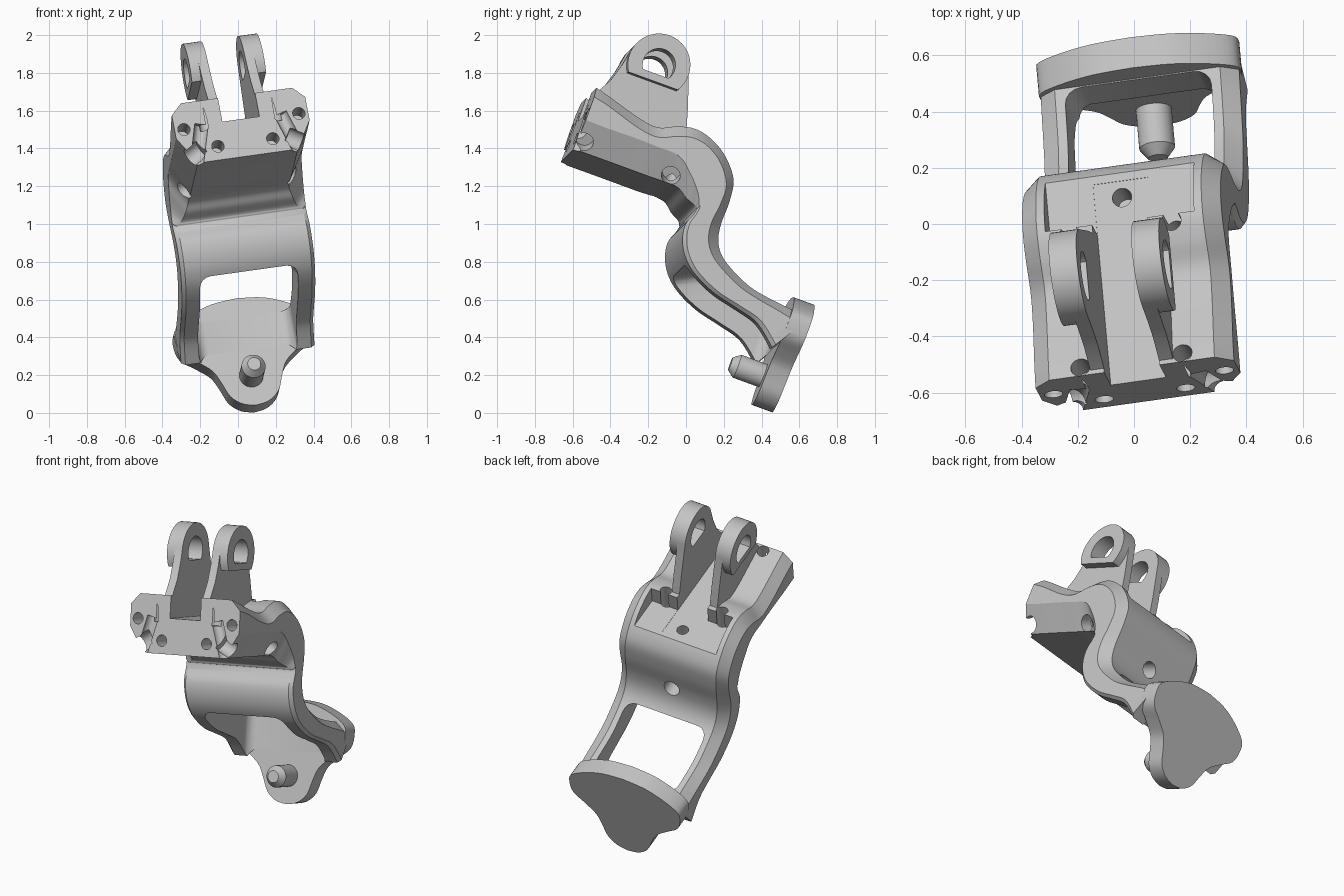
import bpy, bmesh, math
from mathutils import Vector, Matrix

if "Cube" in bpy.data.objects:
    bpy.data.objects.remove(bpy.data.objects["Cube"])

grey = bpy.data.materials.new("light grey")
grey.use_nodes = True
COLOR = (0.55, 0.55, 0.55, 1)
grey.diffuse_color = COLOR
grey.node_tree.nodes["Principled BSDF"].inputs["Base Color"].default_value = COLOR

# Local frame: X is the width, A runs along the part's slope, B is normal to it
X, Y, Z = Vector((1, 0, 0)), Vector((0, 1, 0)), Vector((0, 0, 1))
A, B = Vector((0, .94, -.342)), Vector((0, .342, .94))
TILT = Matrix(((.981, -.14, -.14, .155), (.137, 1, 0, 0), (.137, 0, 1, 0), (0, 0, 0, 1)))


def spline(rows, steps=5):
    """Catmull-Rom through rows of numbers."""
    rows = [Vector(r) for r in rows]
    out = []
    for i in range(len(rows) - 1):
        p, q, r, s = rows[max(i - 1, 0)], rows[i], rows[i + 1], rows[min(i + 2, len(rows) - 1)]
        for k in range(steps):
            t = k / steps
            out.append(.5 * (2 * q + (r - p) * t + (2 * p - 5 * q + 4 * r - s) * t * t
                             + (3 * q - p - 3 * r + s) * t ** 3))
    return out + [rows[-1]]


def finish(name, bm):
    bmesh.ops.recalc_face_normals(bm, faces=bm.faces)
    me = bpy.data.meshes.new(name)
    bm.to_mesh(me)
    bm.free()
    ob = bpy.data.objects.new(name, me)
    bpy.context.collection.objects.link(ob)
    return ob


def loft(name, rings):
    bm = bmesh.new()
    loops = [[bm.verts.new(p) for p in ring] for ring in rings]
    n = len(loops[0])
    for r, s in zip(loops, loops[1:]):
        for i in range(n):
            bm.faces.new((r[i], r[(i + 1) % n], s[(i + 1) % n], s[i]))
    bm.faces.new(loops[0])
    bm.faces.new(loops[-1])
    return finish(name, bm)


def prism(name, pts, e1, e2, e3, lo, hi, bevel=0):
    ob = loft(name, [[e1 * p[0] + e2 * p[1] + e3 * h for p in pts] for h in (lo, hi)])
    if bevel:
        bm = bmesh.new()
        bm.from_mesh(ob.data)
        bmesh.ops.bevel(bm, geom=list(bm.edges), offset=bevel, segments=4,
                        profile=.5, affect='EDGES', clamp_overlap=True)
        bm.to_mesh(ob.data)
        bm.free()
    return ob


def rod(name, start, end, radii):
    """Turned rod; radii is a list of (fraction, radius)."""
    start, end = Vector(start), Vector(end)
    d = end - start
    e1 = d.orthogonal().normalized()
    e2 = d.normalized().cross(e1)
    angles = [math.tau * i / 28 for i in range(28)]
    return loft(name, [[start + d * f + (e1 * math.cos(t) + e2 * math.sin(t)) * r for t in angles]
                       for f, r in radii])


def boolean(target, tool, op):
    mod = target.modifiers.new("cut", 'BOOLEAN')
    mod.operation, mod.object, mod.solver = op, tool, 'EXACT'
    dg = bpy.context.evaluated_depsgraph_get()
    me = bpy.data.meshes.new_from_object(target.evaluated_get(dg))
    target.modifiers.clear()
    target.data = me
    bpy.data.objects.remove(tool)


def drill(p, d, r, depth):
    p, d = Vector(p), Vector(d).normalized()
    boolean(body, rod("drill", p - d * depth, p + d * .12, [(0, r), (1, r)]), 'DIFFERENCE')


# S-shaped body: back y z, front y z, front half width, front side chamfer
stations = [
    (-.515, 1.68, -.63, 1.36, .27, .15), (-.45, 1.635, -.5, 1.313, .27, .15),
    (-.29, 1.52, -.36, 1.262, .27, .15), (-.19, 1.47, -.23, 1.214, .27, .15),
    (-.09, 1.475, -.09, 1.163, .27, .15), (0, 1.465, -.04, 1.1, .29, .12),
    (.08, 1.42, 0, 1.06, .31, .06), (.16, 1.33, .01, 1.04, .34, .02),
    (.21, 1.2, .01, 1.03, .34, .02), (.19, 1.08, -.01, 1, .34, .02),
    (.145, .96, -.05, .95, .34, .02), (.13, .87, -.065, .87, .34, .02),
    (.15, .79, -.05, .78, .34, .02), (.21, .71, 0, .69, .34, .02),
    (.3, .625, .1, .59, .34, .02), (.4, .565, .22, .51, .34, .02),
    (.5, .515, .33, .43, .34, .02), (.61, .455, .41, .3, .34, .02)]
rings = []
for by, bz, fy, fz, fu, ch in spline(stations):
    back, front = Vector((0, by, bz)), Vector((0, fy, fz))
    d = (front - back).normalized()
    half = [(.3, back), (.36, back + d * .06), (.36, front - d * ch), (fu, front)]
    rings.append([X * u + p for u, p in half] + [p - X * u for u, p in reversed(half)])
body = loft("bracket_body", rings)

# Window between the arms
window = [(-.2, .73), (.25, .79), (.62, .83), (.548, .6), (.398, .176), (.1, .1)]
boolean(body, prism("window", window, Y, Z, X, -.265, .265, .06), 'DIFFERENCE')

# Foot plate with a rounded tip and an arched top
side = spline([(0, .16), (.07, .175), (.13, .225), (.165, .31), (.2, .38), (.27, .44),
               (.345, .5), (.365, .58), (.35, .64), (.26, .7), (.14, .745), (0, .76)], 4)
foot = [(p.x, p.y) for p in side] + [(-p.x, p.y) for p in side[-2:0:-1]]
boolean(body, prism("foot", foot, X, B, A, .315, .43), 'UNION')

# Pair of lugs with outer bosses
EYE = Vector((-.17, 1.815))


def arc(r, lo, hi, n=28):
    return [(EYE.x + r * math.cos(math.radians(lo + (hi - lo) * i / n)),
             EYE.y + r * math.sin(math.radians(lo + (hi - lo) * i / n))) for i in range(n + 1)]


def d_shape(r, drop):
    a = math.degrees(math.asin(drop / r))
    return arc(r, -20 - a, 160 + a)


lug = arc(.165, 0, 150) + [(-.36, 1.82), (-.42, 1.74), (-.5, 1.67), (-.48, 1.4), (-.03, 1.3), (-.01, 1.6)]
for s in (-1, 1):
    boolean(body, prism("lug", lug, Y, Z, X * s, .095, .15), 'UNION')
    boolean(body, prism("boss", d_shape(.166, .09), Y, Z, X * s, .1, .2), 'UNION')
    boolean(body, prism("eye", d_shape(.087, .05), Y, Z, X * s, .05, .3), 'DIFFERENCE')

# Channel between the lugs and the pocket behind them
channel = [(-.1, 1.27), (.1, 1.27), (.1, 2), (-.1, 2)]
pocket = [(-.27, 1.272), (.27, 1.272), (.27, 1.6), (-.27, 1.6)]
boolean(body, prism("channel", channel, X, B, A, -1.4, -.3), 'DIFFERENCE')
boolean(body, prism("pocket", pocket, X, B, A, -.49, -.1), 'DIFFERENCE')

# Screw holes, side holes and front grooves
for s in (-1, 1):
    for u, b in ((.31, 1.257), (.148, 1.139)):
        drill(X * u * s + B * b - A * 1.057, -A, .033, .12)
    drill((.185 * s, -.485, 1.66), B, .035, .15)
    drill((.185 * s, -.03, 1.42), B, .035, .25)
    for y, z in ((-.585, 1.385), (-.125, 1.205)):
        drill(X * .315 * s + Y * y + Z * z, X * .86 * s - B * .5, .05, .1)
    drill(X * .27 * s + B * 1.08 - A * 1.057, X * .3 * s - B, .036, .2)
drill((0, .095, 1.32), B, .035, .12)
drill((0, .14, .95), A, .05, .12)

# Locating pin on the foot
tip = Y * .235 + Z * .26
pin = rod("locating_pin", tip, tip + A * .21, [(0, .035), (.18, .064), (1, .064)])

for ob in (body, pin):
    ob.data.transform(TILT)
    ob.data.materials.clear()
    ob.data.materials.append(grey)
    bpy.ops.object.select_all(action='DESELECT')
    ob.select_set(True)
    bpy.context.view_layer.objects.active = ob
    bpy.ops.object.shade_smooth_by_angle(angle=math.radians(28))
